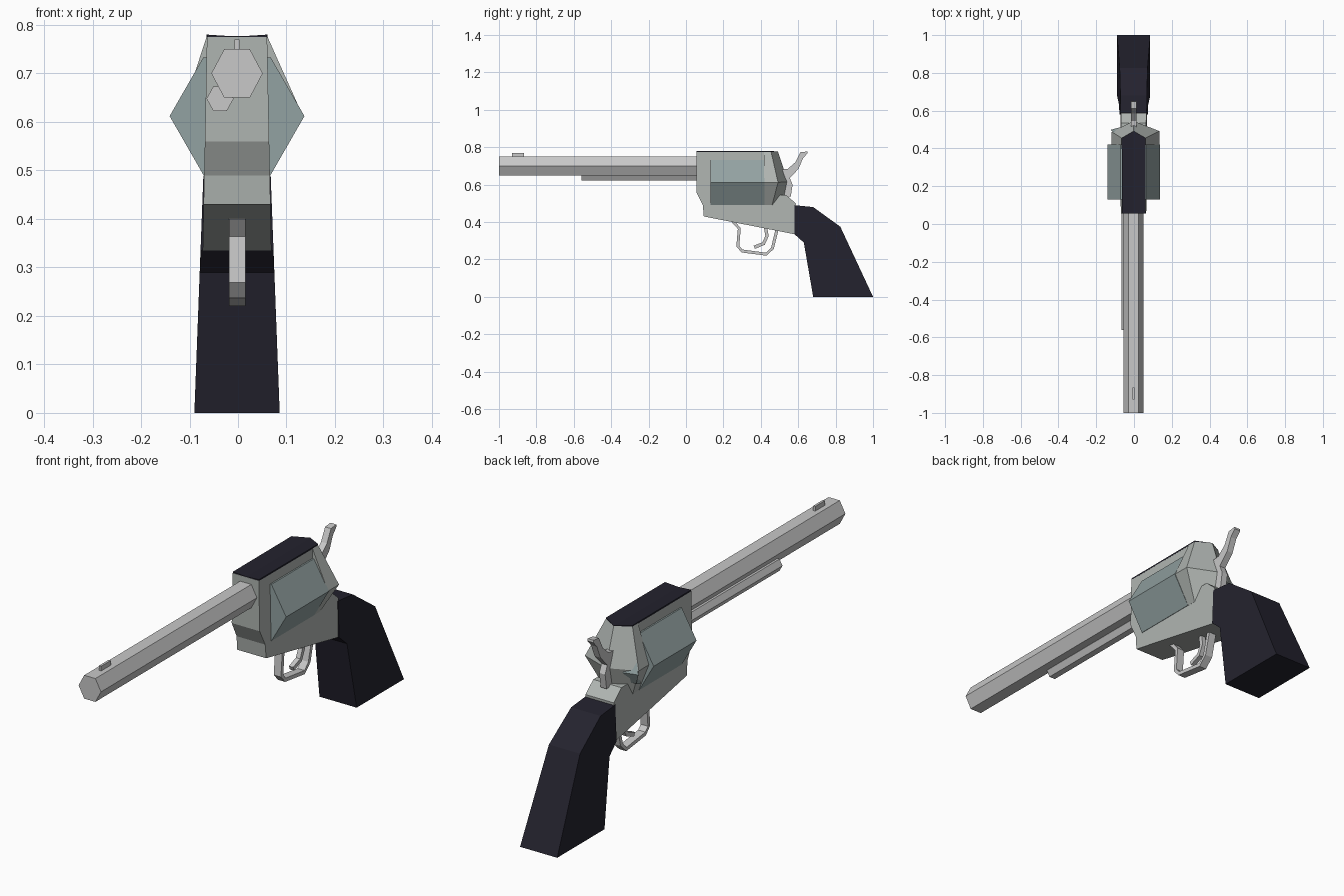
import bpy, bmesh, math

if "Cube" in bpy.data.objects:
    bpy.data.objects.remove(bpy.data.objects["Cube"])

CX = -0.002  # slight sideways offset of the whole model


def material(name, rgb):
    m = bpy.data.materials.new(name)
    m.diffuse_color = (*rgb, 1)
    m.use_nodes = True
    m.node_tree.nodes["Principled BSDF"].inputs["Base Color"].default_value = m.diffuse_color
    return m


STEEL = material("light steel", (0.58, 0.58, 0.58))
FRAME = material("frame grey", (0.43, 0.46, 0.44))
DRUM = material("blue green steel", (0.29, 0.36, 0.36))
DARK = material("dark grip", (0.017, 0.016, 0.027))


def build(name, verts, faces, mat):
    me = bpy.data.meshes.new(name)
    me.from_pydata([(x + CX, y, z) for x, y, z in verts], [], faces)
    bm = bmesh.new()
    bm.from_mesh(me)
    bmesh.ops.recalc_face_normals(bm, faces=bm.faces)
    bm.to_mesh(me)
    bm.free()
    me.materials.append(mat)
    ob = bpy.data.objects.new(name, me)
    bpy.context.collection.objects.link(ob)
    return ob


def loft(name, a, b, mat):
    """Solid between two matching outlines."""
    n = len(a)
    sides = [(i, (i + 1) % n, n + (i + 1) % n, n + i) for i in range(n)]
    return build(name, a + b, sides + [tuple(range(n)), tuple(range(n, 2 * n))], mat)


def slab(name, pts, half, mat):
    """Side profile (y, z) widened to +-half(z) in x."""
    return loft(name, [(-half(z), y, z) for y, z in pts],
                [(half(z), y, z) for y, z in pts], mat)


def hex_bar(name, x, z, rx, rz, y0, y1, mat):
    """Six sided bar along y with its corners pointing sideways."""
    k = rz / math.sin(math.pi / 3)
    ring = [(x + rx * math.cos(i * math.pi / 3), z + k * math.sin(i * math.pi / 3))
            for i in range(6)]
    return loft(name, [(p, y0, q) for p, q in ring], [(p, y1, q) for p, q in ring], mat)


def strip(name, path, thick, half, mat):
    """Flat band of constant thickness along a (y, z) path."""
    left, right = [], []
    for i, (y, z) in enumerate(path):
        a, b = path[max(i - 1, 0)], path[min(i + 1, len(path) - 1)]
        dy, dz = b[0] - a[0], b[1] - a[1]
        s = thick / 2 / math.hypot(dy, dz)
        left.append((y - dz * s, z + dy * s))
        right.append((y + dz * s, z - dy * s))
    return slab(name, left + right[::-1], lambda z: half, mat)


# barrel, ejector tube and sight
hex_bar("barrel", 0, 0.70, 0.053, 0.05, -1.0, 0.07, STEEL)
hex_bar("ejector_tube", -0.035, 0.648, 0.028, 0.025, -0.56, 0.07, STEEL)
slab("front_sight", [(-0.93, 0.745), (-0.93, 0.77), (-0.865, 0.77), (-0.865, 0.745)],
     lambda z: 0.005, STEEL)

# frame and cylinder
slab("frame", [(0.055, 0.775), (0.055, 0.56), (0.09, 0.49), (0.095, 0.43), (0.58, 0.335),
               (0.587, 0.50), (0.535, 0.545), (0.46, 0.545), (0.44, 0.775)],
     lambda z: 0.062 + (0.775 - z) * 0.02, FRAME)
hex_bar("cylinder", 0, 0.612, 0.139, 0.121, 0.13, 0.42, DRUM)

# recoil shield: hexagonal plate whose back folds to a central spine
right = [(0.063, 0.455, 0.775), (0.136, 0.492, 0.612), (0.068, 0.46, 0.49)]
left = [(-0.063, 0.455, 0.775), (-0.116, 0.488, 0.612), (-0.068, 0.46, 0.49)]
spine = [(0, 0.492, 0.775), (0, 0.545, 0.615), (0, 0.52, 0.49)]
front = [(x, 0.417, z) for x, y, z in right + left[::-1]]
build("recoil_shield", right + left + spine + front,
      [(0, 1, 7, 6), (1, 2, 8, 7), (3, 4, 7, 6), (4, 5, 8, 7),
       (9, 10, 1, 0), (10, 11, 2, 1), (14, 13, 4, 3), (13, 12, 5, 4),
       (9, 0, 6, 3, 14), (11, 2, 8, 5, 12), (9, 10, 11, 12, 13, 14)], FRAME)

# loading gate on the left of the shield
gate = [(0.43, 0.67), (0.49, 0.65), (0.515, 0.60), (0.49, 0.55), (0.43, 0.53)]
loft("loading_gate", [(-0.06, y, z) for y, z in gate],
     [(-0.122 + abs(z - 0.60) * 0.45, 0.46 + (y - 0.46) * 0.7, z) for y, z in gate], DRUM)

# dark top strap in two thin halves, sloping to a centre groove
for side, s in (("left", -1), ("right", 1)):
    plan = [(0, 0.056), (0.062, 0.056), (0.063, 0.455), (0, 0.492)]
    loft("top_strap_" + side, [(s * x, y, 0.7735) for x, y in plan],
         [(s * x, y, 0.776 + 0.004 * (x > 0)) for x, y in plan], DARK)

# grip
slab("grip", [(0.58, 0.49), (0.68, 0.48), (0.825, 0.375), (1.0, 0.0), (0.68, 0.0),
              (0.63, 0.29), (0.58, 0.335)], lambda z: 0.088 - 0.038 * z, DARK)

# hammer
slab("hammer", [(0.50, 0.54), (0.50, 0.68), (0.545, 0.685), (0.585, 0.72), (0.612, 0.773),
                (0.648, 0.777), (0.65, 0.768), (0.625, 0.74), (0.602, 0.685), (0.555, 0.635),
                (0.57, 0.60), (0.56, 0.535)], lambda z: 0.014, STEEL)

# trigger and guard
strip("trigger_guard", [(0.25, 0.405), (0.285, 0.365), (0.277, 0.27), (0.30, 0.245),
                        (0.43, 0.228), (0.462, 0.26), (0.487, 0.36)], 0.016, 0.017, STEEL)
strip("trigger", [(0.425, 0.375), (0.433, 0.325), (0.415, 0.285), (0.365, 0.265)],
      0.018, 0.010, STEEL)
